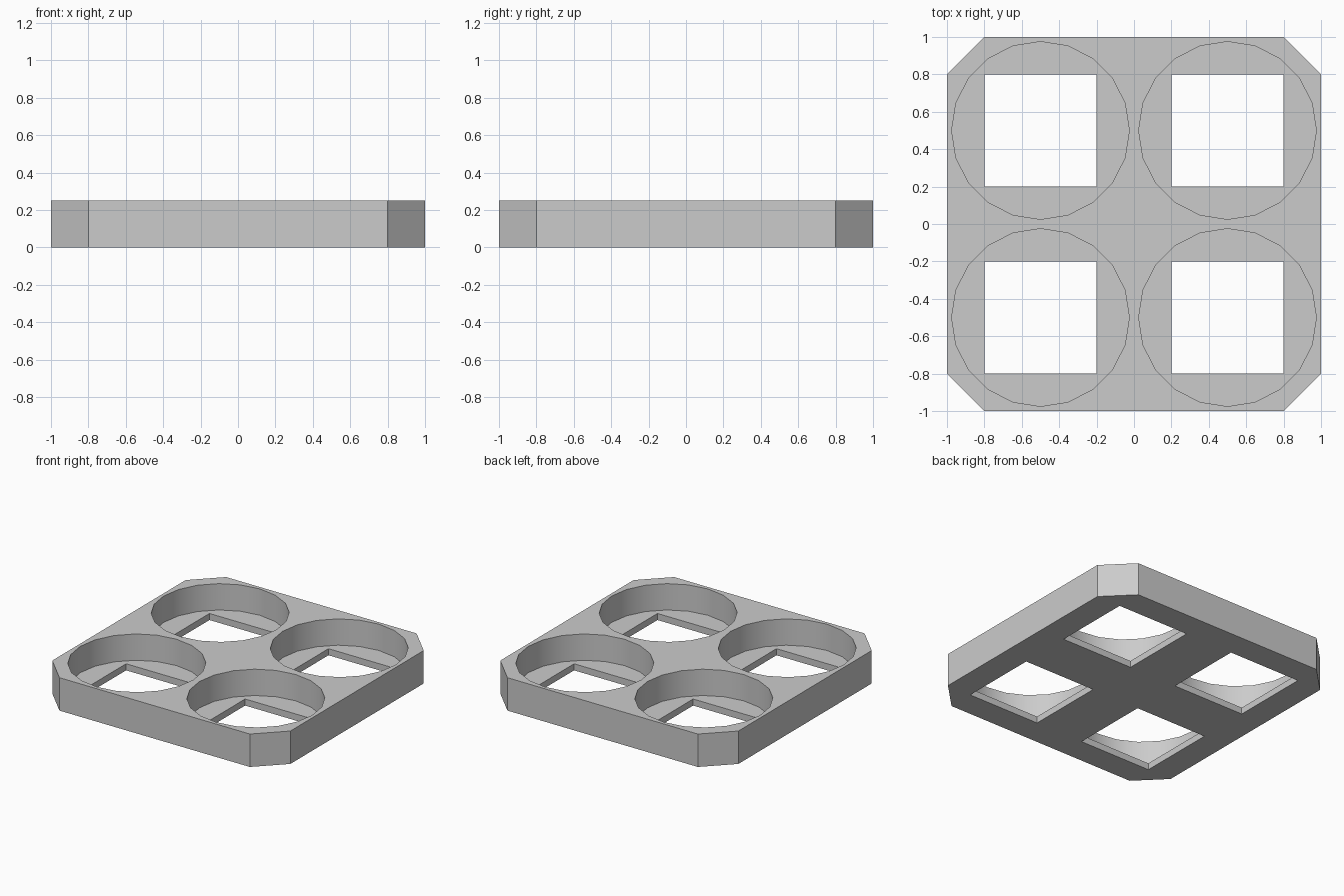
import bpy
import bmesh
from math import cos, sin, tau, radians

cube = bpy.data.objects.get("Cube")
if cube:
    bpy.data.objects.remove(cube, do_unlink=True)

HEIGHT = 0.25
FLOOR = 0.05
HALF, CHAMFER = 1.0, 0.2
CUP_RADIUS, CUP_SIDES = 0.475, 20
HOLE_HALF = 0.3
SPACING = 0.5

grey = bpy.data.materials.new("light grey")
grey.use_nodes = True
grey.diffuse_color = (0.6, 0.6, 0.6, 1)
grey.node_tree.nodes["Principled BSDF"].inputs["Base Color"].default_value = (0.6, 0.6, 0.6, 1)

bm = bmesh.new()


def loop(points, z):
    """Closed ring of edges at one height."""
    verts = [bm.verts.new((x, y, z)) for x, y in points]
    edges = [bm.edges.new((v, verts[i - 1])) for i, v in enumerate(verts)]
    return verts, edges


def wall(lower, upper):
    """Vertical quads between two matching rings."""
    a, b = lower[0], upper[0]
    for i in range(len(a)):
        bm.faces.new((a[i - 1], a[i], b[i], b[i - 1]))


def fill(*rings):
    """Flat face area between an outer ring and its holes."""
    edges = [e for ring in rings for e in ring[1]]
    bmesh.ops.triangle_fill(bm, use_beauty=True, use_dissolve=False, edges=edges)


# Chamfered outer body
c = HALF - CHAMFER
outline = [(HALF, -c), (HALF, c), (c, HALF), (-c, HALF),
           (-HALF, c), (-HALF, -c), (-c, -HALF), (c, -HALF)]
base, rim = loop(outline, 0), loop(outline, HEIGHT)

# Four round recesses, each with a square opening in its floor
bottom_rings, top_rings = [base], [rim]
walls = [(base, rim)]
for sx in (-SPACING, SPACING):
    for sy in (-SPACING, SPACING):
        circle = [(sx + CUP_RADIUS * cos(tau * i / CUP_SIDES),
                   sy + CUP_RADIUS * sin(tau * i / CUP_SIDES)) for i in range(CUP_SIDES)]
        square = [(sx + HOLE_HALF * u, sy + HOLE_HALF * v)
                  for u, v in ((1, -1), (1, 1), (-1, 1), (-1, -1))]
        cup_low, cup_top = loop(circle, FLOOR), loop(circle, HEIGHT)
        hole_low, hole_top = loop(square, 0), loop(square, FLOOR)
        fill(cup_low, hole_top)
        walls += [(cup_low, cup_top), (hole_low, hole_top)]
        bottom_rings.append(hole_low)
        top_rings.append(cup_top)

# Flat underside and top, then all upright walls
fill(*bottom_rings)
fill(*top_rings)
for lower, upper in walls:
    wall(lower, upper)
bmesh.ops.recalc_face_normals(bm, faces=bm.faces)

mesh = bpy.data.meshes.new("four_cup_tray")
bm.to_mesh(mesh)
bm.free()
mesh.materials.append(grey)
tray = bpy.data.objects.new("four_cup_tray", mesh)
bpy.context.collection.objects.link(tray)

# Smooth recess walls with sharp rims and corners
bpy.ops.object.select_all(action="DESELECT")
tray.select_set(True)
bpy.context.view_layer.objects.active = tray
bpy.ops.object.shade_smooth_by_angle(angle=radians(30))
